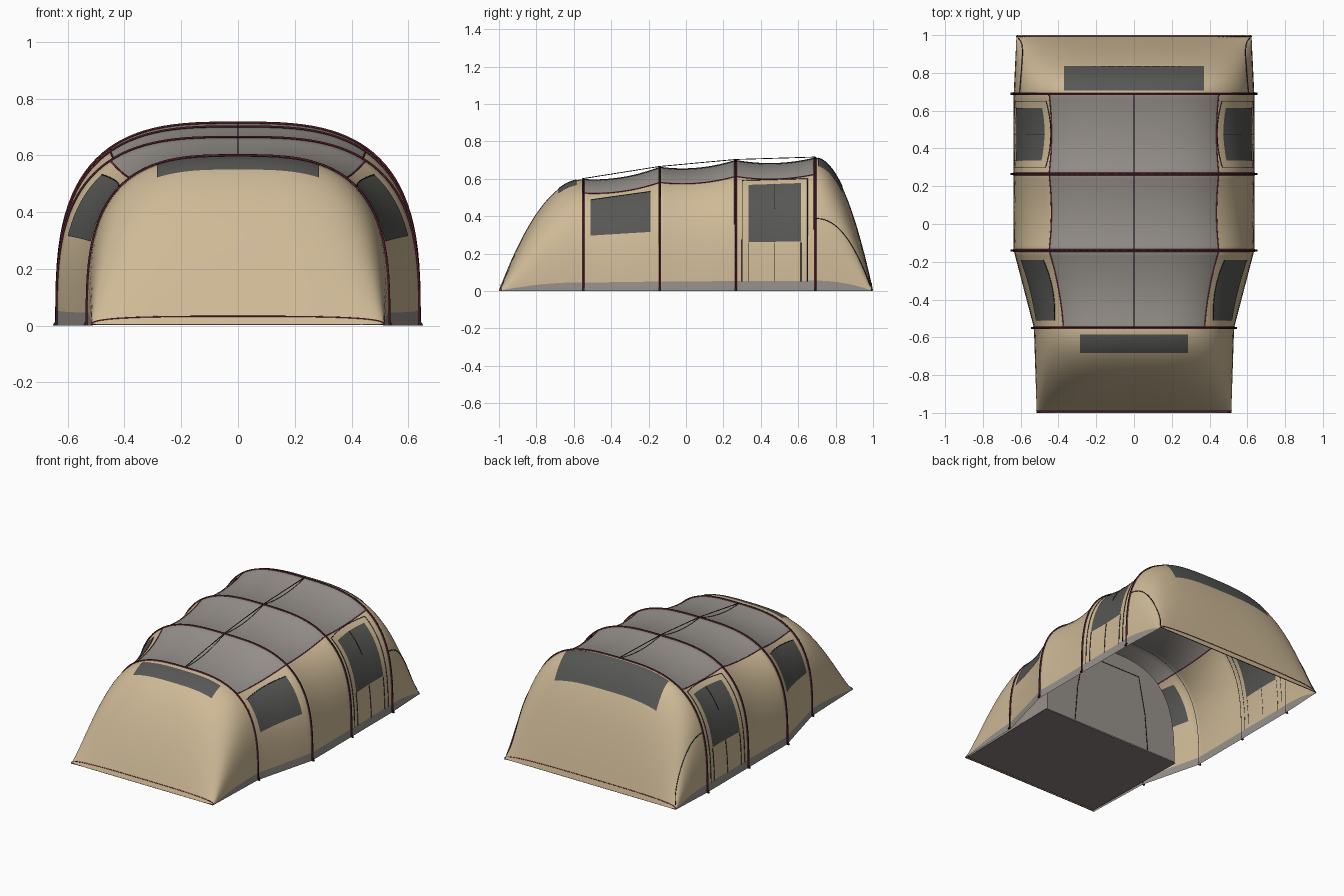
import bpy, bmesh, math
from mathutils import Vector

if "Cube" in bpy.data.objects:
    bpy.data.objects.remove(bpy.data.objects["Cube"])

N = 3.1                                   # roundness of the tunnel section
TH_SKIRT, TH_ROOF = 0.0191, 0.95          # section angles of skirt and roof seams
# y, half width, height at both ends and at the four arches
STATIONS = [(-1, .515, .004), (-.55, .53, .597), (-.14, .637, .662),
            (.265, .637, .699), (.69, .637, .712), (1, .622, .004)]
ARCHES = STATIONS[1:5]


def mat(name, rgb):
    m = bpy.data.materials.new(name)
    m.diffuse_color = (*rgb, 1)
    m.use_nodes = True
    m.node_tree.nodes["Principled BSDF"].inputs["Base Color"].default_value = m.diffuse_color
    return m


TAN = mat("tan_canvas", (.62, .49, .31))
GREY = mat("grey_canvas", (.31, .285, .26))
WINDOW = mat("dark_window", (.095, .095, .09))
FLOOR = mat("dark_groundsheet", (.235, .21, .2))
RED = mat("red_piping", (.28, .03, .06))
BLACK = mat("black_trim", (.018, .018, .018))


def size(y):
    """Half width, height and inward sag of the tunnel section at y."""
    y = max(-1, min(1, y))
    for i in range(5):
        (y0, w0, h0), (y1, w1, h1) = STATIONS[i], STATIONS[i + 1]
        if y <= y1:
            break
    t = (y - y0) / (y1 - y0)
    w = w0 + (w1 - w0) * t
    if i == 0:
        return w, h0 + (h1 - h0) * (1 - (1 - t) ** 2), 0
    if i == 4:
        return w, h0 + (h1 - h0) * t * t, 0
    sag = 4 * t * (1 - t)
    return w, h0 + (h1 - h0) * t - .023 * sag, sag * .02


def surf(y, th):
    w, h, sag = size(y)
    c, s = math.cos(th), max(0, math.sin(th))
    z = s ** (2 / N)
    return Vector((math.copysign((w - sag * z) * abs(c) ** (2 / N), c), y, h * z))


def lifted(y, th, d):
    """Point on the canvas pushed outward by d."""
    e = .004
    n = (surf(y, th + e) - surf(y, th - e)).cross(surf(y + e, th) - surf(y - e, th))
    p = surf(y, th)
    n.normalize()
    if n.dot(Vector((p.x, 0, p.z + .01))) < 0:
        n.negate()
    return p + n * d


def th_z(y, z):
    return math.asin(min(1, z / size(y)[1]) ** (N / 2))


def th_x(y, x):
    a = math.acos(min(1, abs(x) / size(y)[0]) ** (N / 2))
    return a if x >= 0 else math.pi - a


def span(a, b, n):
    return [a + (b - a) * i / n for i in range(n + 1)]


def finish(name, bm, mats, smooth=True):
    me = bpy.data.meshes.new(name)
    bmesh.ops.recalc_face_normals(bm, faces=bm.faces[:])
    bm.to_mesh(me)
    bm.free()
    ob = bpy.data.objects.new(name, me)
    bpy.context.collection.objects.link(ob)
    for m in mats:
        me.materials.append(m)
    for p in me.polygons:
        p.use_smooth = smooth
    return ob


def grid(name, rows, mats, rule=None):
    """Skin a grid of points; rule(i, j) picks the material of each cell."""
    bm = bmesh.new()
    vs = [[bm.verts.new(p) for p in r] for r in rows]
    for i in range(len(vs) - 1):
        for j in range(len(vs[0]) - 1):
            f = bm.faces.new((vs[i][j], vs[i][j + 1], vs[i + 1][j + 1], vs[i + 1][j]))
            f.material_index = rule(i, j) if rule else 0
    return finish(name, bm, mats)


def line(name, paths, r, m):
    """Thin round cords along one or more paths, as one mesh."""
    cu = bpy.data.curves.new(name, 'CURVE')
    cu.dimensions = '3D'
    cu.bevel_depth, cu.bevel_resolution, cu.use_fill_caps = r, 1, True
    for pts in paths:
        sp = cu.splines.new('POLY')
        sp.points.add(len(pts) - 1)
        for q, p in zip(sp.points, pts):
            q.co = (*p, 1)
    cu.materials.append(m)
    ob = bpy.data.objects.new(name, cu)
    bpy.context.collection.objects.link(ob)
    bpy.ops.object.select_all(action='DESELECT')
    bpy.context.view_layer.objects.active = ob
    ob.select_set(True)
    bpy.ops.object.convert(target='MESH')


def flip(pts):
    return [Vector((-p.x, p.y, p.z)) for p in pts]


def both(paths):
    return paths + [flip(p) for p in paths]


# section angles from right ground edge over the roof to the left one
half = [0, TH_SKIRT, .05] + span(.1, TH_ROOF, 14) + span(TH_ROOF, math.pi / 2, 12)[1:]
half[-1:-1] = [math.pi / 2 - .02]
THS = half + [math.pi - a for a in half[-2::-1]]

# tunnel canvas: grey roof panels between arches, grey skirt low on the sides
ys = []
for (a, *_), (b, *_) in zip(STATIONS, STATIONS[1:]):
    ys += span(a, b, 14)[:-1]
ys.append(1)


def canvas_rule(i, j):
    y = (ys[i] + ys[i + 1]) / 2
    th = (THS[j] + THS[j + 1]) / 2
    th = min(th, math.pi - th)
    return int(th < TH_SKIRT or (th > TH_ROOF and -.55 < y < .69))


grid("tent_canvas", [[surf(y, t) for t in THS] for y in ys], [TAN, GREY], canvas_rule)


# windows: thin plates let into the canvas, seen from inside and outside
def plate(name, rows):
    ob = grid(name, rows, [WINDOW])
    mod = ob.modifiers.new("thickness", 'SOLIDIFY')
    mod.thickness, mod.offset, mod.use_rim = .006, 0, False


for side, tag in ((1, "right"), (-1, "left")):
    for name, y0, y1, b0, b1, t0, t1 in (("front_side_window", -.51, -.19, .295, .315, .485, .53),
                                         ("door_window", .335, .615, .26, .265, .565, .575)):
        rows = []
        for y in span(y0, y1, 14):
            k = (y - y0) / (y1 - y0)
            r = [surf(y, th_z(y, z)) for z in span(b0 + (b1 - b0) * k, t0 + (t1 - t0) * k, 14)]
            rows.append(r if side > 0 else flip(r))
        plate(f"{name}_{tag}", rows)
for name, y0, y1, x in (("front_window", -.68, -.585, .285), ("rear_window", .705, .835, .37)):
    plate(name, [[surf(y, th_x(y, a)) for a in span(-x, x, 28)] for y in span(y0, y1, 10)])

# arch poles with red piping beside them, and ground pegs
for k, (y, w, h) in enumerate(ARCHES, 1):
    line(f"arch_pole_{k}", [[lifted(y, t, .003) for t in THS]], .0042, BLACK)
    line(f"arch_piping_{k}", [[lifted(y, t, .003) + Vector((0, d, 0)) for t in THS]
                              for d in (-.0045, .0045)], .0025, RED)
    bm = bmesh.new()
    for s in (1, -1):
        for v in bmesh.ops.create_cube(bm, size=1)["verts"]:
            v.co = Vector((s * (w + .007 - v.co.z * .01) + v.co.x * .008,
                           y + v.co.y * .012, .009 + v.co.z * .018))
    finish(f"ground_pegs_{k}", bm, [BLACK], False)

# roof seam piping, ridge cord and hems
line("roof_seam_piping", both([[lifted(y, TH_ROOF, .001) for y in ys if -.551 < y < .691]]), .003, RED)
line("ridge_cord", [[Vector((0, y, h + .004)) for y, w, h in ARCHES]], .0025, BLACK)
line("ridge_seam", [[surf(y, math.pi / 2) for y in ys if -.551 < y < .691]], .002, BLACK)
line("end_hem_piping", [[lifted(y, t, .001) for t in THS] for y in (-.989, .992)], .0022, RED)
line("end_hems", [[Vector((-w, y, .004)), Vector((w, y, .004))]
                  for y, w in ((-.997, .513), (.997, .62))], .0025, BLACK)

# door zips around the rear side windows
zips = []
for y, top in ((.30, .59), (.65, .60), (.475, .26)):
    zips.append([lifted(y, th_z(y, z), .001) for z in span(.05, top, 16)])
zips.append([lifted(y, th_z(y, .59 + .01 * (y - .3) / .35), .001) for y in span(.30, .65, 10)])
for y in (.335, .615):
    zips.append([lifted(y, th_z(y, z), .001) for z in span(.05, .26, 8)])
zips.append([lifted(.475, th_z(.475, z), .004) for z in span(.44, .57, 6)])
line("door_zips", both(zips), .002, BLACK)

# curved zips on the sides of the rear end
arc = [lifted(y, th_z(y, .375 * (1 - ((y - .695) / .295) ** 2.2) + .012), .001)
       for y in span(.695, .985, 18)]
line("rear_vent_zips", both([arc]), .0025, BLACK)

# dark rims over the front side windows
edge = [lifted(y, th_z(y, .485 + .045 * (y + .51) / .32), .003) for y in span(-.51, -.19, 10)]
line("window_rims", both([edge]), .002, BLACK)

# inner sleeping cabin: shell, rear wall with door zip, groundsheet
IN = .94
iy = span(-.93, -.22, 14)


def inner(y, t):
    p = surf(y, t)
    w = .51 / size(y)[0] if size(y)[0] > .55 else IN
    return Vector((p.x * w, y, p.z * IN + .006))


grid("inner_cabin", [[inner(y, t) for t in THS] for y in iy], [GREY])
bm = bmesh.new()
bm.faces.new([bm.verts.new(inner(-.22, t)) for t in THS])
finish("inner_wall", bm, [GREY], False)
line("inner_door_zip", [[Vector((x, -.216, z)) for x, z in
                         ((.29, .01), (.27, .25), (.22, .5), (-.22, .5), (-.27, .25), (-.29, .01))]], .002, BLACK)
bm = bmesh.new()
bm.faces.new([bm.verts.new(p) for p in ((-.505, -.985, .003), (.505, -.985, .003),
                                        (.52, -.22, .003), (-.52, -.22, .003))])
finish("groundsheet", bm, [FLOOR], False)
